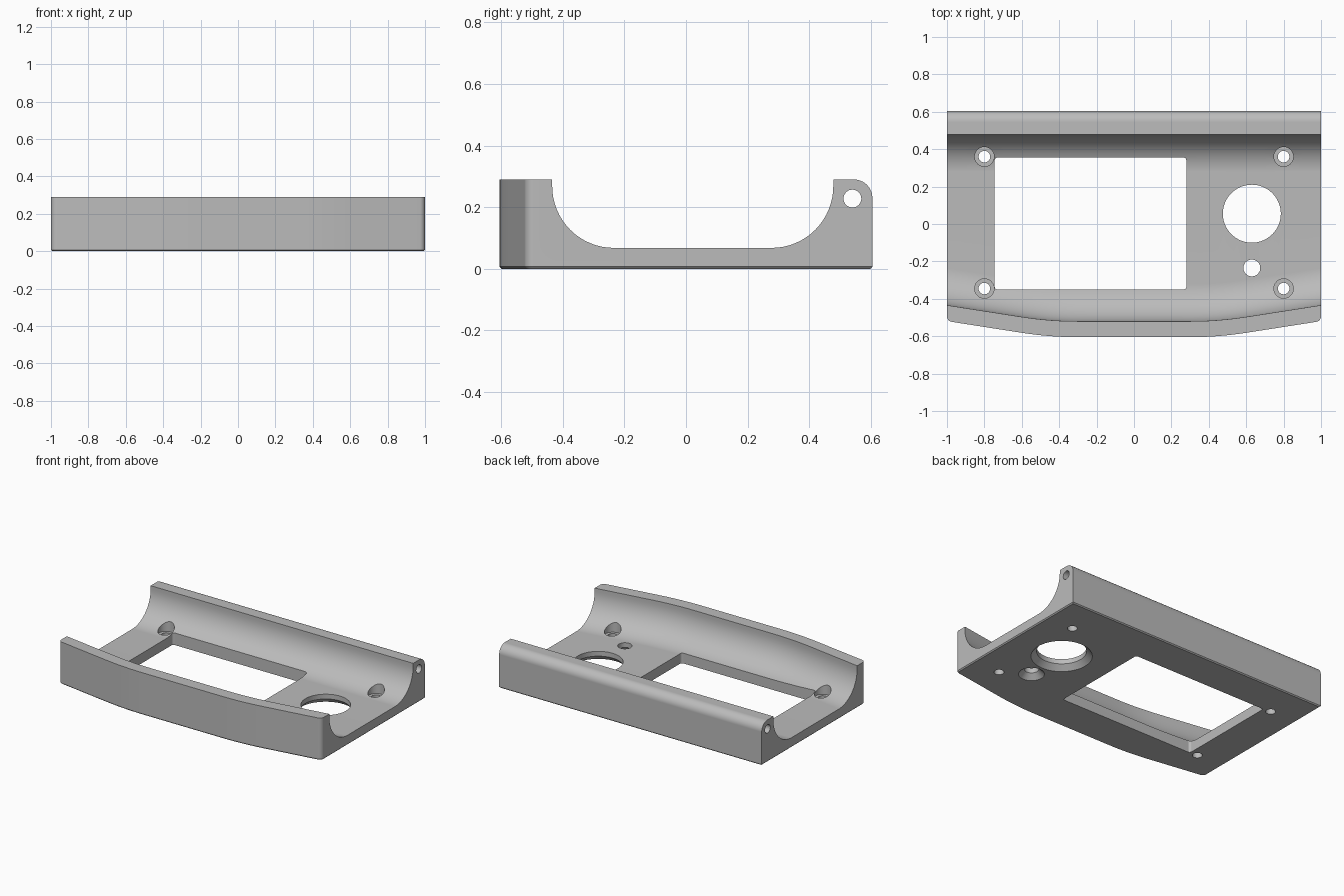
import bpy, bmesh, math

cube = bpy.data.objects.get("Cube")
if cube:
    bpy.data.objects.remove(cube, do_unlink=True)

grey = bpy.data.materials.new("plain grey")
grey.use_nodes = True
colour = (0.5, 0.5, 0.5, 1)
grey.diffuse_color = colour
grey.node_tree.nodes["Principled BSDF"].inputs["Base Color"].default_value = colour

TOP, FLOOR, BACK, COVE = 0.29, 0.068, 0.605, 0.2


def front_y(x):
    """Outer front edge: flat middle, eased into straight swept-back ends."""
    a = abs(x)
    if a < 0.3:
        return -0.605
    if a < 0.6:
        return -0.605 + 0.26 * (a - 0.3) ** 2
    return -0.5816 + 0.156 * (a - 0.6)


def make(name, bm):
    bmesh.ops.recalc_face_normals(bm, faces=bm.faces)
    mesh = bpy.data.meshes.new(name)
    bm.to_mesh(mesh)
    bm.free()
    mesh.materials.append(grey)
    obj = bpy.data.objects.new(name, mesh)
    bpy.context.collection.objects.link(obj)
    return obj


def loft(name, rings):
    """Skin closed rings of points and cap both ends."""
    bm = bmesh.new()
    loops = [[bm.verts.new(p) for p in ring] for ring in rings]
    n = len(loops[0])
    for a, b in zip(loops, loops[1:]):
        for i in range(n):
            j = (i + 1) % n
            bm.faces.new((a[i], a[j], b[j], b[i]))
    bm.faces.new(loops[0])
    bm.faces.new(loops[-1])
    return make(name, bm)


def turned(name, x, y, profile, axis="z", sides=48):
    """Round cutter from (radius, height) pairs."""
    rings = []
    for r, h in profile:
        ring = []
        for i in range(sides):
            t = 2 * math.pi * i / sides
            u, v = r * math.cos(t), r * math.sin(t)
            ring.append((x + u, y + v, h) if axis == "z" else (h, x + u, y + v))
        rings.append(ring)
    return loft(name, rings)


# body: plan outline extruded upward with softened edges
bm = bmesh.new()
xs = [-1 + i / 20 for i in range(41)]
plan = [(x, front_y(x)) for x in xs] + [(1, BACK), (-1, BACK)]
base = bm.faces.new([bm.verts.new((x, y, 0)) for x, y in plan])
ext = bmesh.ops.extrude_face_region(bm, geom=[base])["geom"]
bmesh.ops.translate(bm, vec=(0, 0, TOP), verts=[v for v in ext if isinstance(v, bmesh.types.BMVert)])
bmesh.ops.recalc_face_normals(bm, faces=bm.faces)


def bevel(edges, size, segments):
    bmesh.ops.bevel(bm, geom=edges, offset=size, segments=segments, profile=0.5,
                    affect="EDGES", offset_type="OFFSET", clamp_overlap=False)


bevel([e for e in bm.edges if all(abs(v.co.x) > 0.99 and v.co.y < 0 for v in e.verts)
       and abs(e.verts[0].co.z - e.verts[1].co.z) > 0.1], 0.025, 5)
bevel([e for e in bm.edges if all(v.co.y > 0.6 and v.co.z > 0.28 for v in e.verts)], 0.06, 10)
bevel([e for e in bm.edges if all(v.co.z < 0.001 for v in e.verts)], 0.007, 1)
body = make("face_frame", bm)

# trough: hollow with a cove at front and back, following the front edge
rings = []
for i in range(-21, 22):
    x = i / 20
    f, b = front_y(x) + 0.085, 0.478
    ring = [(x, f, 0.5)]
    arc = [math.radians(90 * k / 16) for k in range(17)]
    ring += [(x, f + COVE * (1 - math.cos(t)), FLOOR + COVE * (1 - math.sin(t))) for t in arc]
    ring += [(x, b - COVE * (1 - math.cos(t)), FLOOR + COVE * (1 - math.sin(t))) for t in reversed(arc)]
    rings.append(ring + [(x, b, 0.5)])
cutters = [loft("trough_cutter", rings)]

# display window with slightly rounded corners
corners = [(0.28, 0.355, 0), (-0.745, 0.355, 90), (-0.745, -0.35, 180), (0.28, -0.35, 270)]
r = 0.015
outline = []
for cx, cy, start in corners:
    sx, sy = (1 if cx > 0 else -1), (1 if cy > 0 else -1)
    for k in range(5):
        t = math.radians(start + 22.5 * k)
        outline.append((cx - sx * r + r * math.cos(t), cy - sy * r + r * math.sin(t)))
cutters.append(loft("window_cutter", [[(x, y, z) for x, y in outline] for z in (-0.1, 0.2)]))

# knob and button holes, flared on the underside
for name, y, r in (("knob", 0.055, 0.155), ("button", -0.235, 0.045)):
    cutters.append(turned(name + "_cutter", 0.63, y,
                          [(r + 0.045, -0.01), (r, 0.035), (r, 0.2)], sides=64))

# counterbored screw holes
for x in (-0.8, 0.8):
    for y in (0.36, -0.345):
        cutters.append(turned("screw_cutter", x, y,
                              [(0.031, -0.1), (0.031, 0.05), (0.052, 0.05), (0.052, 0.2)], sides=32))

# hinge pin bore along the rear rail
cutters.append(turned("pin_cutter", 0.54, 0.228, [(0.029, -1.1), (0.029, 1.1)], axis="x", sides=32))

bpy.context.view_layer.objects.active = body
body.select_set(True)
for c in cutters:
    c.hide_render = True
    mod = body.modifiers.new("cut", "BOOLEAN")
    mod.operation = "DIFFERENCE"
    mod.solver = "EXACT"
    mod.object = c
    bpy.ops.object.modifier_apply(modifier=mod.name)
for c in cutters:
    bpy.data.objects.remove(c, do_unlink=True)

bpy.ops.object.shade_smooth_by_angle(angle=math.radians(30))
weighted = body.modifiers.new("clean_shading", "WEIGHTED_NORMAL")
weighted.keep_sharp = True
